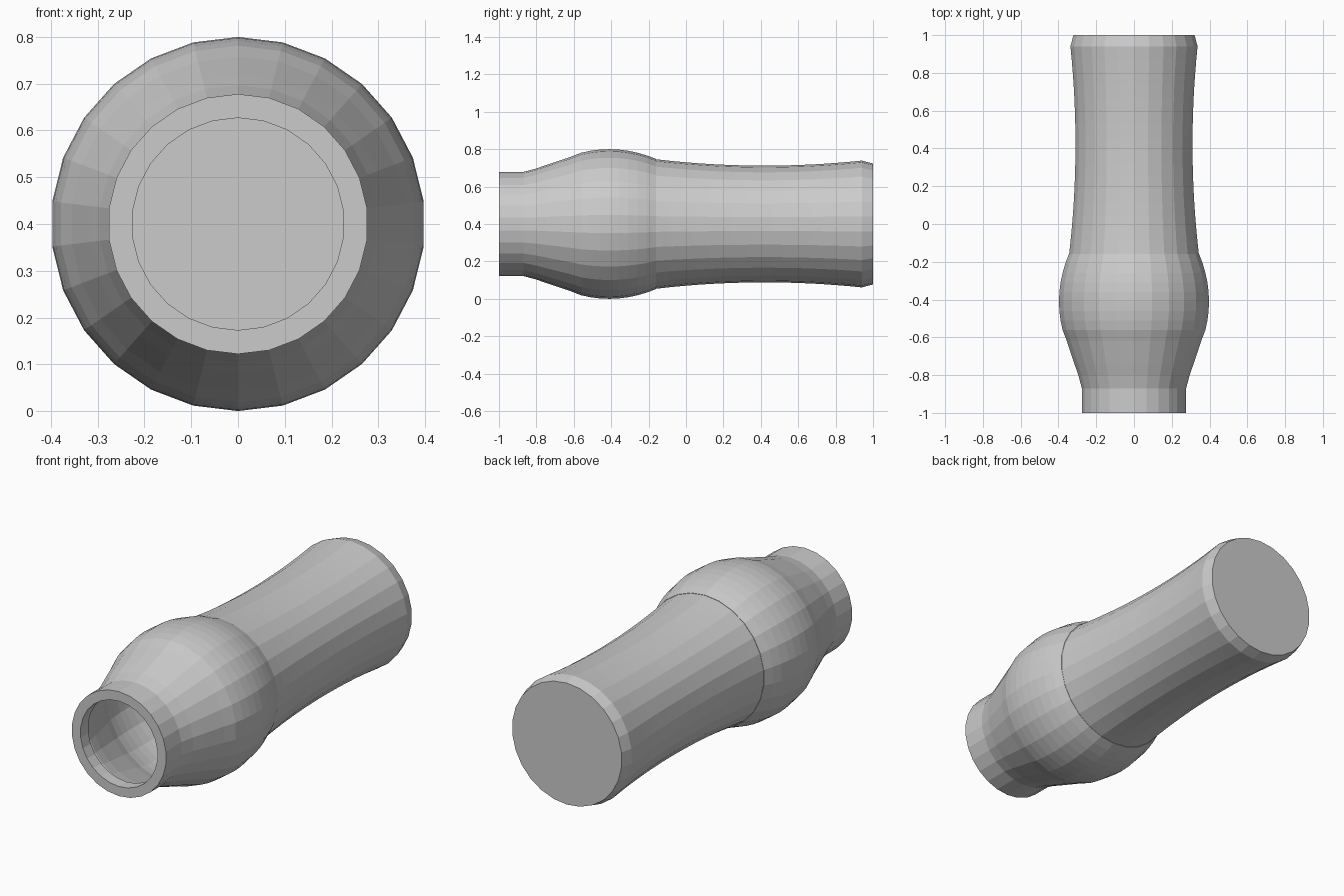
import bpy, bmesh, math

if "Cube" in bpy.data.objects:
    bpy.data.objects.remove(bpy.data.objects["Cube"])

SIDES = 26
AXIS_Z = 0.4


def lathe(name, profile, cap_end=False):
    """Revolve (y, radius) points around the long axis."""
    bm = bmesh.new()
    rings = []
    for y, r in profile:
        angles = [2 * math.pi * i / SIDES for i in range(SIDES)]
        rings.append([bm.verts.new((r * math.sin(a), y, AXIS_Z + r * math.cos(a))) for a in angles])
    for a, b in zip(rings, rings[1:]):
        for i in range(SIDES):
            j = (i + 1) % SIDES
            bm.faces.new((a[i], b[i], b[j], a[j]))
    if cap_end:
        bm.faces.new(rings[-1][::-1])
    mesh = bpy.data.meshes.new(name)
    bm.to_mesh(mesh)
    bm.free()
    obj = bpy.data.objects.new(name, mesh)
    bpy.context.collection.objects.link(obj)
    return obj


# Open mouth: inner lip, flat rim and straight neck
profile = [(-0.935, 0.227), (-1.0, 0.227), (-1.0, 0.278), (-0.87, 0.278), (-0.80, 0.297)]

# Round bulge: sloped shoulder, then an arc around its widest point
profile += [(-0.74, 0.318), (-0.68, 0.338), (-0.62, 0.358)]
for k in range(9):
    y = -0.56 + 0.05 * k
    profile.append((y, 0.4 - (y + 0.41) ** 2 / 1.2))

# Waisted grip, narrowest at y = 0.42
for k in range(17):
    t = k / 16
    y = -0.16 + 1.10 * t
    end_r = 0.346 if y < 0.42 else 0.339
    half = 0.58 if y < 0.42 else 0.52
    profile.append((y, 0.312 + (end_r - 0.312) * ((y - 0.42) / half) ** 2))

# Chamfered closed end
profile.append((1.0, 0.323))

lathe("hollow_handle", profile, cap_end=True)
